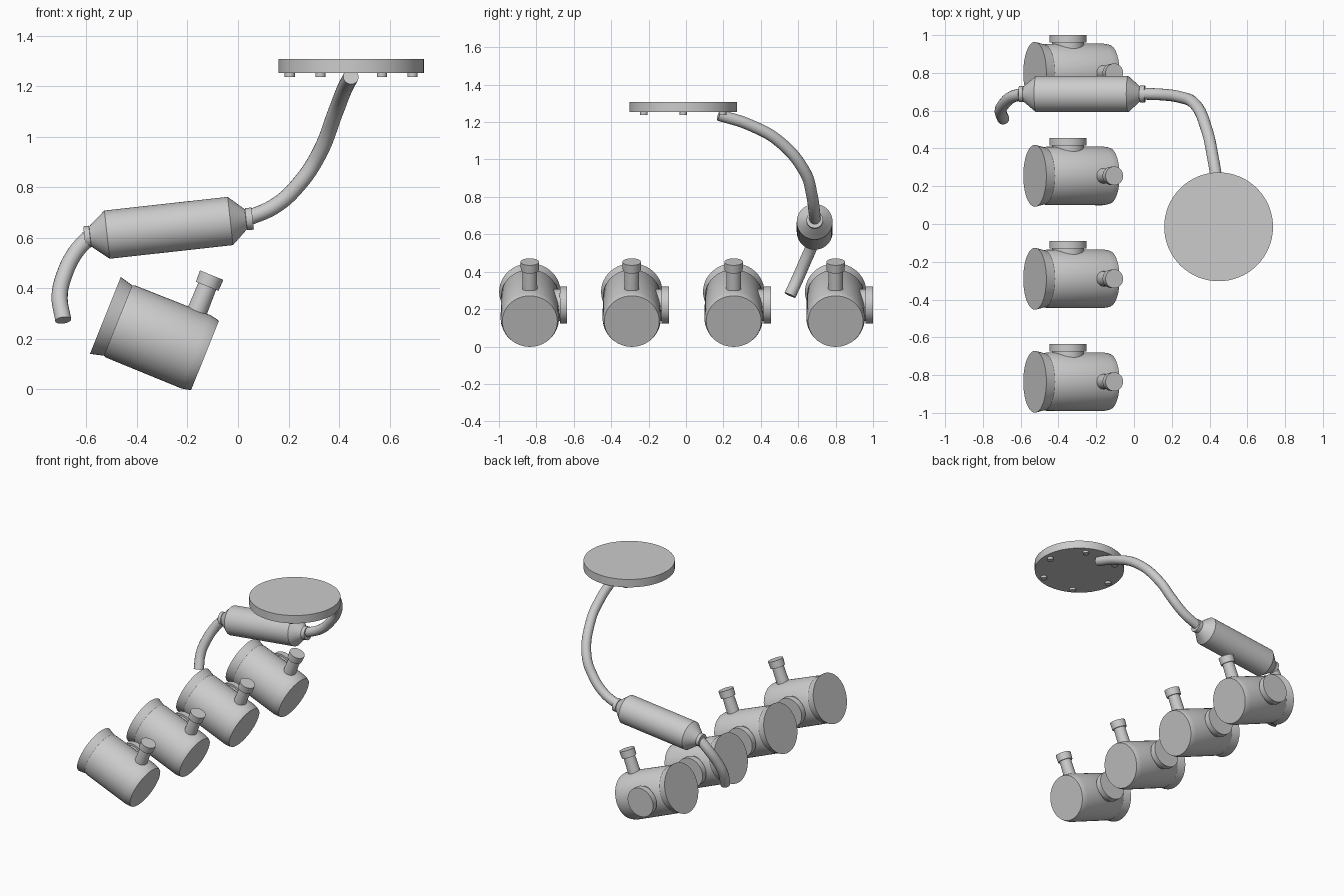
import bpy
import bmesh
from math import radians, sin, cos, pi
from mathutils import Vector

cube = bpy.data.objects.get("Cube")
if cube:
    bpy.data.objects.remove(cube)

GREY = (0.6, 0.6, 0.6, 1.0)
mat = bpy.data.materials.new("light grey")
mat.use_nodes = True
mat.diffuse_color = GREY
mat.node_tree.nodes["Principled BSDF"].inputs["Base Color"].default_value = GREY


def add_object(name, mesh):
    """Link a mesh as a grey object, smooth except at sharp edges."""
    mesh.materials.clear()
    mesh.materials.append(mat)
    mesh.shade_smooth()
    mesh.set_sharp_from_angle(angle=radians(30))
    ob = bpy.data.objects.new(name, mesh)
    bpy.context.collection.objects.link(ob)
    return ob


def lathe(name, profile, origin, axis, sides=48):
    """Closed solid of revolution: profile is (distance along axis, radius)."""
    turn = Vector(axis).to_track_quat('Z', 'Y')
    bm = bmesh.new()
    rings = []
    for t, r in profile:
        angles = [2 * pi * i / sides for i in range(sides)]
        rings.append([bm.verts.new(Vector(origin) + turn @ Vector((r * cos(a), r * sin(a), t)))
                      for a in angles])
    for low, high in zip(rings, rings[1:]):
        for i in range(sides):
            j = (i + 1) % sides
            bm.faces.new((low[i], low[j], high[j], high[i]))
    bm.faces.new(rings[0][::-1])
    bm.faces.new(rings[-1])
    mesh = bpy.data.meshes.new(name)
    bm.to_mesh(mesh)
    bm.free()
    return add_object(name, mesh)


def tube(name, points, radius):
    """Round pipe with flat ends through the given points."""
    curve = bpy.data.curves.new(name, 'CURVE')
    curve.dimensions = '3D'
    curve.bevel_depth = radius
    curve.bevel_resolution = 6
    curve.resolution_u = 10
    curve.use_fill_caps = True
    spline = curve.splines.new('BEZIER')
    spline.bezier_points.add(len(points) - 1)
    for bp, p in zip(spline.bezier_points, points):
        bp.co = p
        bp.handle_left_type = bp.handle_right_type = 'AUTO'
    helper = bpy.data.objects.new(name + "_path", curve)
    bpy.context.collection.objects.link(helper)
    graph = bpy.context.evaluated_depsgraph_get()
    mesh = bpy.data.meshes.new_from_object(helper.evaluated_get(graph))
    bpy.data.objects.remove(helper)
    return add_object(name, mesh)


# Four tilted chambers, each with a capped stem and a round side port
tilt = radians(21.9)
along = Vector((cos(tilt), 0, -sin(tilt)))
up = Vector((sin(tilt), 0, cos(tilt)))
back = Vector((0, 1, 0))
for n in range(4):
    start = Vector((-0.525, -0.835 + 0.545 * n, 0.293))
    tag = f"_{n + 1}"
    lathe("chamber" + tag, [(0, 0.164), (0.055, 0.15), (0.065, 0.154), (0.385, 0.156),
                            (0.41, 0.152), (0.425, 0.147)], start, along)
    stem = start + along * 0.331
    lathe("stem" + tag, [(0.05, 0.042), (0.26, 0.038)], stem, up, 32)
    lathe("stem_cap" + tag, [(0.257, 0.048), (0.305, 0.05)], stem, up, 32)
    port = start + along * 0.19
    lathe("port_neck" + tag, [(0.05, 0.085), (0.165, 0.085)], port, back)
    lathe("port_cap" + tag, [(0.16, 0.098), (0.2, 0.098)], port, back)

# Round plate with six bolts underneath
plate = Vector((0.448, -0.015, 1.253))
lathe("plate", [(0, 0.288), (0.055, 0.288)], plate, (0, 0, 1), 64)
for n in range(6):
    a = n * pi / 3
    spot = plate + Vector((cos(a), sin(a), 0)) * 0.243
    lathe(f"bolt_{n + 1}", [(-0.016, 0.02), (0.005, 0.02)], spot, (0, 0, 1), 20)

# Canister with tapered ends and collars
lathe("canister", [(0, 0.043), (0.022, 0.043), (0.023, 0.04), (0.09, 0.096), (0.581, 0.096),
                   (0.643, 0.04), (0.644, 0.044), (0.67, 0.044)],
      (-0.608, 0.688, 0.603), (0.994, 0, 0.11))

# Upper pipe to the plate and lower curved outlet
tube("upper_pipe", [(0.03, 0.69, 0.674), (0.152, 0.685, 0.73), (0.243, 0.672, 0.815),
                    (0.317, 0.64, 0.925), (0.385, 0.5, 1.095), (0.42, 0.34, 1.185),
                    (0.447, 0.175, 1.238)], 0.031)
tube("outlet_pipe", [(-0.59, 0.688, 0.603), (-0.645, 0.673, 0.54), (-0.687, 0.637, 0.455),
                     (-0.706, 0.6, 0.37), (-0.692, 0.556, 0.274)], 0.032)
